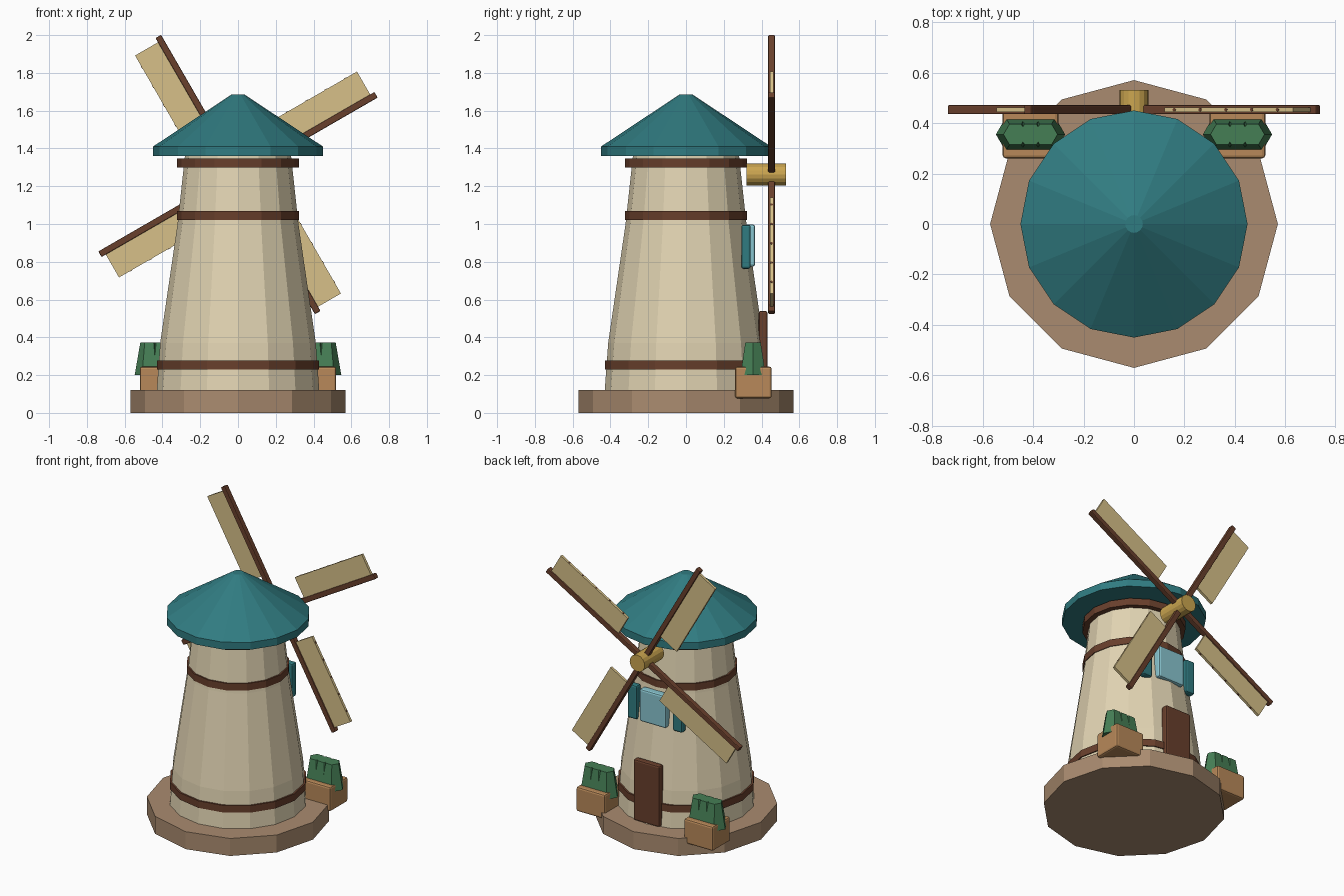
import bpy, bmesh, math
from mathutils import Matrix, Vector

if "Cube" in bpy.data.objects:
    bpy.data.objects.remove(bpy.data.objects["Cube"])


def material(name, rgb):
    m = bpy.data.materials.new(name)
    m.diffuse_color = (*rgb, 1)
    m.use_nodes = True
    m.node_tree.nodes["Principled BSDF"].inputs["Base Color"].default_value = m.diffuse_color
    return m


STONE = material("stone", (0.40, 0.26, 0.16))
PLASTER = material("plaster", (0.76, 0.66, 0.45))
WOOD = material("dark_wood", (0.14, 0.05, 0.025))
TEAL = material("teal", (0.03, 0.20, 0.22))
GOLD = material("gold", (0.60, 0.38, 0.08))
CLOTH = material("cloth", (0.68, 0.53, 0.25))
GLASS = material("glass", (0.25, 0.56, 0.63))
CRATE = material("crate_wood", (0.48, 0.25, 0.10))
LEAF = material("leaf", (0.06, 0.21, 0.09))


def finish(name, bm, mat, matrix=Matrix()):
    bmesh.ops.recalc_face_normals(bm, faces=bm.faces)
    me = bpy.data.meshes.new(name)
    bm.to_mesh(me)
    bm.free()
    me.materials.append(mat)
    ob = bpy.data.objects.new(name, me)
    ob.matrix_world = matrix
    bpy.context.collection.objects.link(ob)
    return ob


def lathe(name, profile, sides, mat, matrix=Matrix()):
    """Closed faceted solid from (radius, height) points, first corner on +x."""
    bm = bmesh.new()
    rings = [[bm.verts.new((r * math.cos(2 * math.pi * i / sides),
                            r * math.sin(2 * math.pi * i / sides), z))
              for i in range(sides)] for r, z in profile]
    for a, b in zip(rings, rings[1:]):
        for i in range(sides):
            j = (i + 1) % sides
            bm.faces.new((a[i], a[j], b[j], b[i]))
    bm.faces.new(rings[0])
    bm.faces.new(rings[-1])
    return finish(name, bm, mat, matrix)


def box(name, lo, hi, mat, bevel=0.0, matrix=Matrix()):
    """Box between two corners with optional softened edges."""
    lo, hi = Vector(lo), Vector(hi)
    bm = bmesh.new()
    bmesh.ops.create_cube(bm, size=1)
    bmesh.ops.scale(bm, vec=hi - lo, verts=bm.verts)
    bmesh.ops.translate(bm, vec=(lo + hi) / 2, verts=bm.verts)
    if bevel:
        bmesh.ops.bevel(bm, geom=bm.edges[:], offset=bevel, segments=2,
                        profile=0.5, affect='EDGES')
    return finish(name, bm, mat, matrix)


# Base, tower, bands and roof
lathe("base", [(0.57, 0), (0.57, 0.12)], 12, STONE)
lathe("tower", [(0.43, 0.12), (0.412, 0.37), (0.32, 1.0), (0.28, 1.37)], 16, PLASTER)
for name, r, z in (("lower_band", 0.43, 0.23), ("middle_band", 0.323, 1.02),
                   ("upper_band", 0.323, 1.298)):
    lathe(name, [(r, z), (r, z + 0.048)], 16, WOOD)
lathe("roof", [(0.45, 1.36), (0.45, 1.41), (0.035, 1.685)], 16, TEAL)

# Hub, axis along y
HUB_Z, SAIL_Y = 1.262, 0.453
lathe("hub", [(0.057, 0.32), (0.057, 0.53)], 16, GOLD,
      Matrix.Translation((0, 0, HUB_Z)) @ Matrix.Rotation(-math.pi / 2, 4, 'X'))

# Four sails: spar, cloth panel and cross battens
for k in range(4):
    m = (Matrix.Translation((0, SAIL_Y, HUB_Z))
         @ Matrix.Rotation(-math.radians(30 + 90 * k), 4, 'Y'))
    box(f"spar_{k}", (0, -0.018, -0.017), (0.844, 0.018, 0.017), WOOD, 0.005, m)
    box(f"sail_{k}", (0.23, -0.009, 0), (0.818, 0.009, 0.157), CLOTH, 0, m)
    for b in range(5):
        bar = m @ Matrix.Translation((0.275 + 0.118 * b, 0, 0))
        lathe(f"batten_{k}_{b}", [(0.007, 0), (0.007, 0.159)], 8, WOOD, bar)

# Door and window
box("door", (-0.10, 0.385, 0.12), (0.10, 0.432, 0.54), WOOD, 0.012)
box("window", (-0.10, 0.31, 0.775), (0.10, 0.366, 0.997), GLASS, 0.012)

# Shutters, planters and bushes on both sides
for side, s in (("left", -1), ("right", 1)):
    x = 0.172 * s
    box(f"shutter_{side}", (x - 0.036, 0.293, 0.763), (x + 0.036, 0.342, 0.996), TEAL, 0.012)
    x = 0.41 * s
    box(f"planter_{side}", (x - 0.11, 0.26, 0.077), (x + 0.11, 0.453, 0.245), CRATE, 0.012)
    for i in (-1, 0, 1):
        lathe(f"bush_{side}_{i + 1}", [(0.077, 0.2), (0.047, 0.373)], 6, LEAF,
              Matrix.Translation((x + 0.06 * i, 0.355, 0)))
